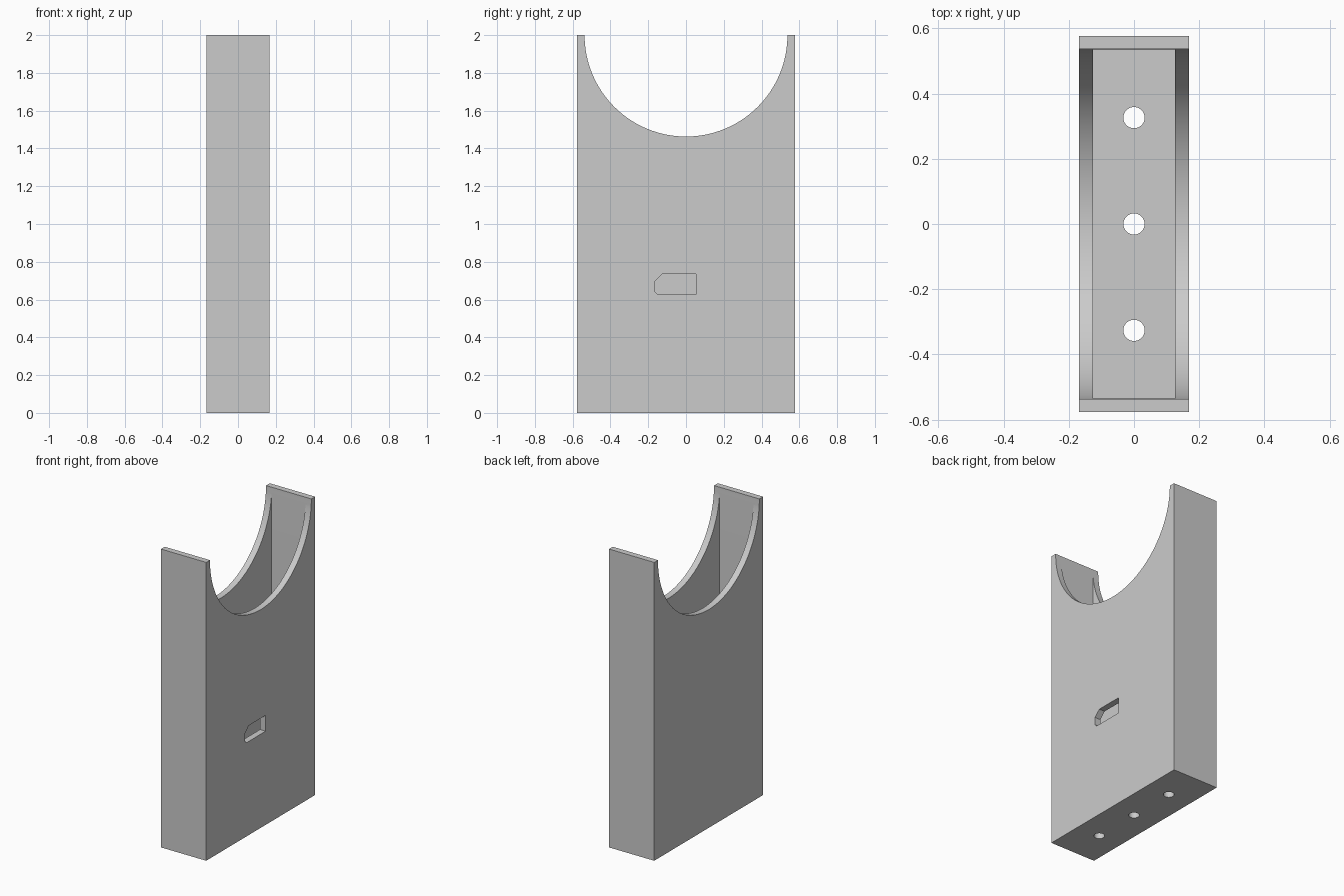
import bpy
import bmesh
import math
from mathutils import Vector

cube = bpy.data.objects.get("Cube")
if cube:
    bpy.data.objects.remove(cube, do_unlink=True)

HALF_X, HALF_Y, HEIGHT = 0.168, 0.577, 2.0
WALL = 0.042
RADIUS = 0.537

grey = bpy.data.materials.new("plain grey")
grey.use_nodes = True
grey.diffuse_color = (0.6, 0.6, 0.6, 1)
grey.node_tree.nodes["Principled BSDF"].inputs["Base Color"].default_value = (0.6, 0.6, 0.6, 1)


def prism(name, points, depth):
    """Extrude a closed loop of 3D points along the depth vector."""
    bm = bmesh.new()
    face = bm.faces.new([bm.verts.new(p) for p in points])
    top = bmesh.ops.extrude_face_region(bm, geom=[face])["geom"]
    moved = [g for g in top if isinstance(g, bmesh.types.BMVert)]
    bmesh.ops.translate(bm, verts=moved, vec=Vector(depth))
    bmesh.ops.recalc_face_normals(bm, faces=bm.faces)
    mesh = bpy.data.meshes.new(name)
    bm.to_mesh(mesh)
    bm.free()
    obj = bpy.data.objects.new(name, mesh)
    bpy.context.collection.objects.link(obj)
    mesh.materials.append(grey)
    return obj


def box(name, hx, hy, z0, z1):
    corners = [(-hx, -hy, z0), (hx, -hy, z0), (hx, hy, z0), (-hx, hy, z0)]
    return prism(name, corners, (0, 0, z1 - z0))


def circle(radius, count):
    turns = [2 * math.pi * i / count for i in range(count)]
    return [(radius * math.cos(a), radius * math.sin(a)) for a in turns]


def cut(target, cutter):
    mod = target.modifiers.new("cut", 'BOOLEAN')
    mod.operation = 'DIFFERENCE'
    mod.solver = 'EXACT'
    mod.object = cutter
    bpy.context.view_layer.objects.active = target
    bpy.ops.object.modifier_apply(modifier=mod.name)
    bpy.data.objects.remove(cutter, do_unlink=True)


# Outer block, hollowed from the top
holder = box("hollow_stand", HALF_X, HALF_Y, 0, HEIGHT)
cut(holder, box("cavity", HALF_X - WALL, HALF_Y - WALL, WALL, HEIGHT + 0.5))

# Semicircular cradle across both broad walls
arc = [(-0.5, y, HEIGHT + z) for y, z in circle(RADIUS, 128)]
cut(holder, prism("cradle", arc, (1, 0, 0)))

# Three holes through the floor
for y in (-0.326, 0, 0.326):
    ring = [(px, y + py, -0.1) for px, py in circle(0.0325, 48)]
    cut(holder, prism("floor_hole", ring, (0, 0, 0.3)))

# Chamfered slot through the +x wall
outline = [(-0.166, 0.643), (-0.151, 0.628), (0.053, 0.628),
           (0.053, 0.734), (-0.126, 0.734), (-0.166, 0.694)]
slot = [(HALF_X - 0.1, y, z) for y, z in outline]
cut(holder, prism("slot", slot, (0.2, 0, 0)))

# Smooth the curved cuts and keep the corners sharp
bpy.ops.object.select_all(action='DESELECT')
holder.select_set(True)
bpy.context.view_layer.objects.active = holder
bpy.ops.object.shade_smooth_by_angle(angle=math.radians(30))
